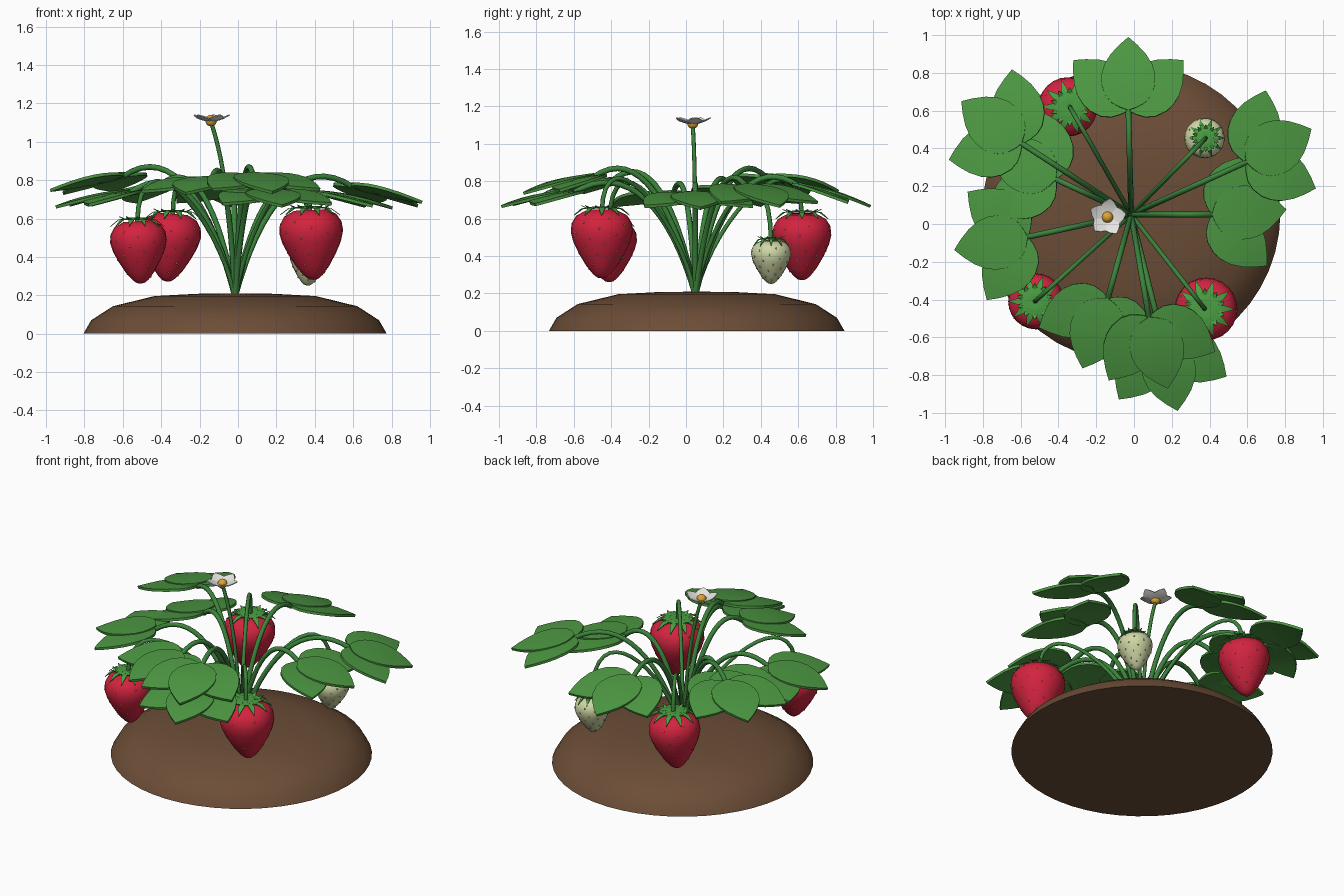
import bpy, bmesh, math
from math import sin, cos, pi, radians
from mathutils import Matrix, Vector

if "Cube" in bpy.data.objects:
    bpy.data.objects.remove(bpy.data.objects["Cube"])


def material(name, rgb):
    m = bpy.data.materials.new(name)
    m.use_nodes = True
    m.diffuse_color = (*rgb, 1)
    bsdf = m.node_tree.nodes["Principled BSDF"]
    bsdf.inputs["Base Color"].default_value = (*rgb, 1)
    bsdf.inputs["Roughness"].default_value = 0.8
    return m


LEAF = material("leaf green", (0.072, 0.31, 0.054))
STEM = material("stem green", (0.045, 0.23, 0.045))
SEPAL = material("sepal green", (0.07, 0.35, 0.055))
SOIL = material("soil brown", (0.15, 0.075, 0.038))
RED = material("ripe red", (0.65, 0.017, 0.05))
PALE = material("unripe cream", (0.62, 0.68, 0.38))
SEED = material("seed yellow", (0.75, 0.47, 0.08))
PETAL = material("petal white", (0.88, 0.87, 0.83))
HEART = material("flower gold", (0.72, 0.38, 0.03))

CROWN = Vector((-0.015, 0.05, 0.19))


def finish(obj, mat, angle=35):
    """Apply modifiers, colour the part and smooth it."""
    obj.data.materials.append(mat)
    bpy.ops.object.select_all(action='DESELECT')
    obj.select_set(True)
    bpy.context.view_layer.objects.active = obj
    bpy.ops.object.convert(target='MESH')
    bpy.ops.object.shade_smooth_by_angle(angle=radians(angle))
    return obj


def part(name, bm, mat, thick=0, angle=35):
    mesh = bpy.data.meshes.new(name)
    bm.to_mesh(mesh)
    bm.free()
    obj = bpy.data.objects.new(name, mesh)
    bpy.context.collection.objects.link(obj)
    if thick:
        mod = obj.modifiers.new("thickness", 'SOLIDIFY')
        mod.thickness = thick
    return finish(obj, mat, angle)


def lathe(name, profile, matrix, mat, steps=32, angle=60):
    """Spin a bottom-to-top (radius, height) profile."""
    bm = bmesh.new()
    verts = [bm.verts.new((r, 0, z)) for r, z in profile]
    edges = [bm.edges.new(p) for p in zip(verts, verts[1:])]
    bmesh.ops.spin(bm, geom=verts + edges, cent=(0, 0, 0), axis=(0, 0, 1),
                   angle=2 * pi, steps=steps)
    bmesh.ops.remove_doubles(bm, verts=bm.verts, dist=1e-4)
    bmesh.ops.recalc_face_normals(bm, faces=bm.faces)
    bm.transform(matrix)
    return part(name, bm, mat, angle=angle)


def blade(bm, matrix, rows, fold=0.0):
    """Add a pointed strip; each row is (distance, half width, height)."""
    grid = []
    for x, w, z in rows:
        grid.append([bm.verts.new(matrix @ Vector((x, s * w, z + fold * abs(s) * w)))
                     for s in (-1, 0, 1)])
    for a, b in zip(grid, grid[1:]):
        for j in (0, 1):
            bm.faces.new((a[j], b[j], b[j + 1], a[j + 1]))


def stem(name, p1, p2, end, radius=0.015):
    """Round stem on one cubic curve from the crown."""
    curve = bpy.data.curves.new(name, 'CURVE')
    curve.dimensions = '3D'
    curve.bevel_depth = radius
    curve.bevel_resolution = 2
    curve.resolution_u = 16
    curve.use_fill_caps = True
    spline = curve.splines.new('BEZIER')
    spline.bezier_points.add(1)
    a, b = spline.bezier_points
    for p in (a, b):
        p.handle_left_type = p.handle_right_type = 'FREE'
    a.co = a.handle_left = CROWN
    a.handle_right, b.handle_left = p1, p2
    b.co = b.handle_right = end
    obj = bpy.data.objects.new(name, curve)
    bpy.context.collection.objects.link(obj)
    finish(obj, STEM, 50)


def toward(x, y, fraction, z):
    """Point part way from the crown to (x, y), at height z."""
    return Vector((CROWN.x + (x - CROWN.x) * fraction,
                   CROWN.y + (y - CROWN.y) * fraction, z))


# Soil mound
lathe("soil_mound", [(0, 0), (0.79, 0), (0.75, 0.07), (0.637, 0.143),
                     (0.42, 0.196), (0.2, 0.208), (0, 0.21)],
      Matrix.Translation((CROWN.x, CROWN.y + 0.007, 0)), SOIL, 48)

# Leaves: joint x, y, z, heading in degrees, drop to the tip
LEAFLET = [(0, 0), (0.04, 0.045), (0.1, 0.088), (0.2, 0.122), (0.35, 0.142),
           (0.48, 0.142), (0.62, 0.127), (0.76, 0.094), (0.89, 0.048), (1, 0)]
LEAVES = [
    (-0.03, 0.61, 0.78, 90, 0.115),
    (0.60, 0.33, 0.775, 27, 0.11),
    (0.42, 0.05, 0.735, 4, 0.08),
    (0.08, -0.50, 0.83, 285, 0.095),
    (0.15, -0.61, 0.745, 282, 0.08),
    (-0.14, -0.40, 0.81, 250, 0.08),
    (-0.57, -0.07, 0.74, 190, 0.08),
    (-0.60, 0.43, 0.83, 145, 0.10),
    (-0.42, 0.24, 0.77, 155, 0.10),
]
LENGTH = 0.405
for i, (x, y, z, heading, drop) in enumerate(LEAVES, 1):
    stem(f"leaf_stem_{i}", toward(x, y, 0.2, 0.65), toward(x, y, 0.55, z + 0.175),
         Vector((x, y, z - 0.012)))
    base = (Matrix.Translation((x, y, z)) @ Matrix.Rotation(radians(heading), 4, 'Z')
            @ Matrix.Rotation(math.asin(drop / LENGTH) - 0.02, 4, 'Y'))
    bm = bmesh.new()
    for turn, lift in ((0, 0.012), (46, 0), (-46, 0)):
        m = base @ Matrix.Translation((-0.01, 0, lift)) @ Matrix.Rotation(radians(turn), 4, 'Z')
        blade(bm, m, [(t * LENGTH, w, 0.012 * sin(pi * t) - 0.015 * t * t)
                      for t, w in LEAFLET], -0.04)
    bmesh.ops.remove_doubles(bm, verts=bm.verts, dist=1e-5)
    part(f"leaf_{i}", bm, LEAF, 0.016)

# Berries: x, y, bottom, height, radius, lean of the tip in x, colour
BERRY = [(0, 0), (0.14, 0.012), (0.28, 0.06), (0.5, 0.18), (0.74, 0.36), (0.92, 0.53),
         (1, 0.67), (0.97, 0.8), (0.82, 0.91), (0.5, 0.985), (0, 0.98)]
BERRIES = [
    ("front_right_berry", -0.525, -0.41, 0.26, 0.33, 0.148, -0.02, RED),
    ("back_right_berry", -0.34, 0.62, 0.27, 0.36, 0.157, 0.03, RED),
    ("front_left_berry", 0.375, -0.45, 0.28, 0.37, 0.166, -0.02, RED),
    ("unripe_berry", 0.38, 0.455, 0.25, 0.235, 0.107, 0.02, PALE),
]


def berry_radius(h):
    for (r0, h0), (r1, h1) in zip(BERRY, BERRY[1:]):
        if h0 <= h <= h1:
            return r0 + (r1 - r0) * (h - h0) / (h1 - h0)
    return 0


for name, x, y, z, height, radius, lean, mat in BERRIES:
    top = z + height
    # Hang from the top so that the tip leans
    hang = (Matrix.Translation((x, y, top)) @ Matrix.Rotation(-lean / height, 4, 'Y').inverted()
            @ Matrix.Translation((0, 0, -height)))
    lathe(name, [(r * radius, h * height) for r, h in BERRY], hang, mat, 24)
    stem(name + "_stem", toward(x, y, 0.2, 0.65), toward(x, y, 0.98, 1.06),
         Vector((x, y, top - 0.01)), 0.012)

    # Seeds wound round the berry
    bm = bmesh.new()
    for k in range(44):
        h = 0.1 + 0.76 * k / 43
        a = k * 2.39996
        r = berry_radius(h) * radius * 0.99
        place = (hang @ Matrix.Translation((r * cos(a), r * sin(a), h * height))
                 @ Matrix.Diagonal((0.8, 0.8, 1.2, 1)))
        bmesh.ops.create_icosphere(bm, subdivisions=1, radius=0.0055, matrix=place)
    part(name + "_seeds", bm, SEED, angle=60)

    # Two rings of narrow pointed sepals
    bm = bmesh.new()
    for k in range(20):
        m = Matrix.Translation((x, y, top)) @ Matrix.Rotation(k * pi / 10, 4, 'Z')
        reach, lift, tip = ((0.95, 0.01, -0.03), (0.66, 0.015, 0.022))[k % 2]
        blade(bm, m, [(0, 0.05 * radius, 0.008),
                      (reach * 0.4 * radius, 0.13 * radius, lift),
                      (reach * 0.7 * radius, 0.1 * radius, lift * 0.5),
                      (reach * radius, 0.004 * radius, tip)])
    part(name + "_sepals", bm, SEPAL, 0.004)

# Flower
HEAD = Vector((-0.14, 0.036, 1.1))
stem("flower_stem", (-0.03, 0.05, 0.55), (-0.07, 0.05, 0.9), HEAD, 0.011)
bm = bmesh.new()
for k in range(5):
    m = Matrix.Translation(HEAD) @ Matrix.Rotation(radians(10 + 72 * k), 4, 'Z')
    blade(bm, m, [(0.005, 0.006, 0.006), (0.035, 0.034, 0.014), (0.06, 0.042, 0.022),
                  (0.08, 0.026, 0.032), (0.097, 0.003, 0.042)], 0.1)
part("flower_petals", bm, PETAL, 0.005)
bm = bmesh.new()
bmesh.ops.create_uvsphere(bm, u_segments=16, v_segments=10, radius=0.03,
                          matrix=Matrix.Translation(HEAD + Vector((0, 0, 0.01))))
part("flower_heart", bm, HEART, angle=60)
